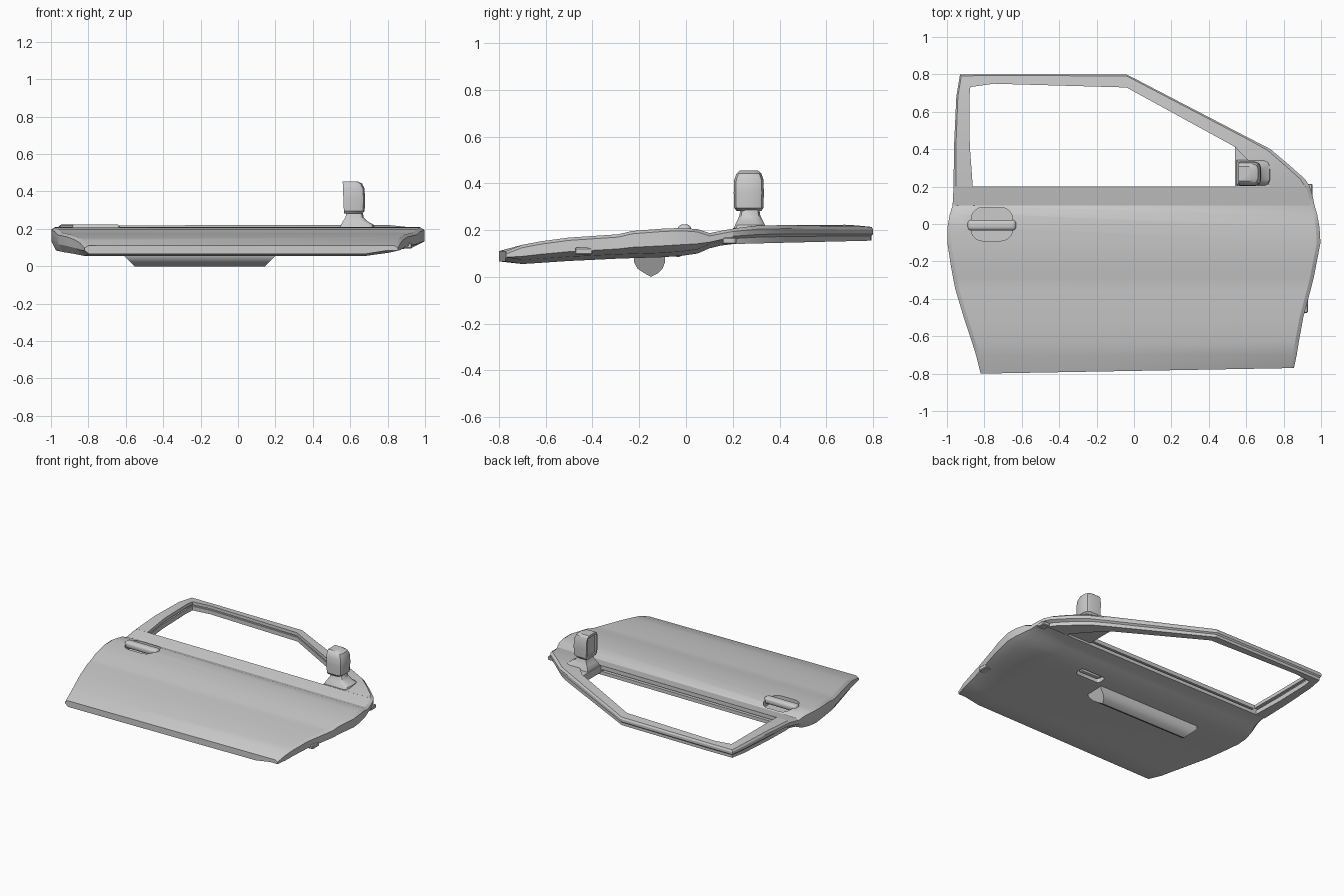
import bpy, bmesh, math
from mathutils import Vector

if "Cube" in bpy.data.objects:
    bpy.data.objects.remove(bpy.data.objects["Cube"])


def finish(name, bm, angle=30):
    bmesh.ops.recalc_face_normals(bm, faces=bm.faces)
    me = bpy.data.meshes.new(name)
    bm.to_mesh(me)
    bm.free()
    ob = bpy.data.objects.new(name, me)
    bpy.context.collection.objects.link(ob)
    shade(ob, angle)
    return ob


def select(ob):
    bpy.ops.object.select_all(action='DESELECT')
    ob.select_set(True)
    bpy.context.view_layer.objects.active = ob


def shade(ob, angle=30):
    select(ob)
    bpy.ops.object.shade_smooth_by_angle(angle=math.radians(angle))


def loft(name, rings, angle=30):
    """Skin a list of equal-length closed rings and cap both ends."""
    bm = bmesh.new()
    vs = [[bm.verts.new(p) for p in r] for r in rings]
    n = len(rings[0])
    for a, b in zip(vs, vs[1:]):
        for i in range(n):
            j = (i + 1) % n
            bm.faces.new((a[i], a[j], b[j], b[i]))
    bm.faces.new(vs[0])
    bm.faces.new(vs[-1])
    return finish(name, bm, angle)


def box(name, lo, hi, bevel=0.0, segs=3, vertical=False):
    bm = bmesh.new()
    bmesh.ops.create_cube(bm, size=1)
    for v in bm.verts:
        v.co = Vector([l + (c + 0.5) * (h - l) for c, l, h in zip(v.co, lo, hi)])
    if bevel:
        edges = [e for e in bm.edges if not vertical
                 or abs(e.verts[0].co.z - e.verts[1].co.z) > 1e-4]
        bmesh.ops.bevel(bm, geom=edges, offset=bevel, segments=segs,
                        profile=0.5, affect='EDGES')
    return finish(name, bm)


def cut(ob, cutter):
    cutter.hide_render = True
    m = ob.modifiers.new("cut", 'BOOLEAN')
    m.operation = 'DIFFERENCE'
    m.solver = 'EXACT'
    m.object = cutter
    select(ob)
    bpy.ops.object.modifier_apply(modifier=m.name)
    bpy.data.objects.remove(cutter)
    shade(ob)


# Door panel: rows of y, left x, right x, outer z, inner z
rows = [(-.80, -.82, .855, .110, .066), (-.70, -.845, .87, .137, .055),
        (-.62, -.87, .883, .152, .060), (-.50, -.91, .905, .168, .068),
        (-.35, -.955, .945, .178, .075), (-.29, -.967, .96, .182, .078),
        (-.23, -.978, .972, .196, .080), (-.10, -.998, .997, .206, .084),
        (-.02, -.998, .992, .209, .090), (.05, -.985, .98, .204, .100),
        (.10, -.97, .965, .187, .122), (.15, -.967, .955, .197, .134),
        (.20, -.965, .94, .206, .140)]
rings = []
for y, xl, xr, zo, zi in rows:
    mid = zi + .4 * (zo - zi)
    ring = [(xl, zo - .012), (xl + .02, zo), (xr - .02, zo), (xr, zo - .012),
            (xr, mid), (xr - .06, zi + .018), (.68, zi), (xl + .025, zi), (xl, mid)]
    skew = .03 if y == -.80 else 0
    rings.append([(x, y + skew * (x + .82) / 1.68, z) for x, z in ring])
panel = loft("door_panel", rings)

# Panel cut-outs: grip recess, inner pull recess, glass slot, hinge pockets
cut(panel, box("recess_cutter", (-.87, -.09, .160), (-.65, .088, .30), .06, 5, True))
cut(panel, box("pull_cutter", (.24, -.075, .02), (.44, -.005, .118), .02, 3, True))
cut(panel, box("slot_cutter", (-.85, .17, .165), (.53, .25, .178)))

# Outer grip and inner pull lever
box("door_handle", (-.89, -.035, .175), (-.63, .022, .224), .02, 4)
box("inner_pull", (.27, -.05, .086), (.43, -.018, .122), .01, 2)

# Hinge plates on the front edge
box("lower_hinge", (.87, -.475, .095), (.93, -.40, .125), .005, 1)
box("upper_hinge", (.90, .155, .140), (.955, .215, .168), .005, 1)


# Window frame: outer and inner outline points swept with a stepped section
def lerp_table(t, table):
    for (a, va), (b, vb) in zip(table, table[1:]):
        if t <= b:
            return va + (vb - va) * (t - a) / (b - a)
    return table[-1][1]


top = [(.19, .205), (.30, .220), (.70, .223), (.80, .213)]
bottom = [(.19, .140), (.50, .148), (.80, .155)]
outline = [((-.965, .2), (-.862, .2)), ((-.962, .42), (-.878, .42)),
           ((-.95, .68), (-.88, .68)), ((-.93, .8), (-.875, .732)),
           ((-.75, .8), (-.75, .75)), ((-.04, .8), (-.04, .73)),
           ((.62, .457), (.54, .412)), ((.73, .4), (.60, .35)),
           ((.83, .315), (.655, .29)), ((.915, .24), (.705, .235)), ((.94, .2), (.73, .2))]
section = [(0, .8), (.12, 1), (1, 1), (1, .66), (.75, .66), (.75, .45),
           (.9, .45), (.9, .0), (.15, .0), (.15, .35), (0, .5)]
rings = []
for o, i in outline:
    ring = []
    for t, h in section:
        x, y = o[0] + (i[0] - o[0]) * t, o[1] + (i[1] - o[1]) * t
        zb, zt = lerp_table(y, bottom), lerp_table(y, top)
        ring.append((x, y, zb + (zt - zb) * h))
    rings.append(ring)
loft("window_frame", rings, 20)

# Corner plate filling the front of the window
tri = [(.54, .2), (.54, .412), (.60, .35), (.655, .29), (.73, .2)]
loft("corner_plate", [[(x, y, z) for x, y in tri] for z in (.155, .208)])


# Wing mirror: foot and housing from chamfered horizontal rings
def mirror_ring(z, x0, x1, y0, y1):
    c = min(.03, (y1 - y0) * .3)
    pts = [(x0, y0), (x0, y1), (x1 - c, y1), (x1 - c * .3, y1 - c * .3), (x1, y1 - c),
           (x1, y0 + c), (x1 - c * .3, y0 + c * .3), (x1 - c, y0)]
    return [(x, y, z) for x, y in pts]


loft("mirror_foot", [mirror_ring(*r) for r in (
    (.20, .545, .73, .203, .345), (.222, .55, .725, .21, .338),
    (.242, .562, .69, .22, .328), (.262, .575, .672, .228, .318),
    (.295, .58, .665, .235, .312))])
housing = loft("mirror_housing", [mirror_ring(*r) for r in (
    (.282, .568, .662, .216, .322), (.295, .566, .677, .206, .331),
    (.36, .563, .680, .204, .333), (.415, .562, .676, .206, .331),
    (.442, .56, .664, .216, .322), (.454, .56, .640, .230, .308))])
cut(housing, box("glass_cutter", (.53, .222, .302), (.575, .315, .436)))

# Armrest with rounded underside and slanted ends
arm = [(-.222, .095), (-.222, .062), (-.207, .035), (-.182, .018), (-.15, .0),
       (-.118, .016), (-.100, .036), (-.09, .062), (-.09, .10)]
loft("armrest", [[(s * (.41 - max(0, .062 - z) * 1.0) - .205, y, z) for y, z in arm]
                 for s in (-1, 1)], 35)
